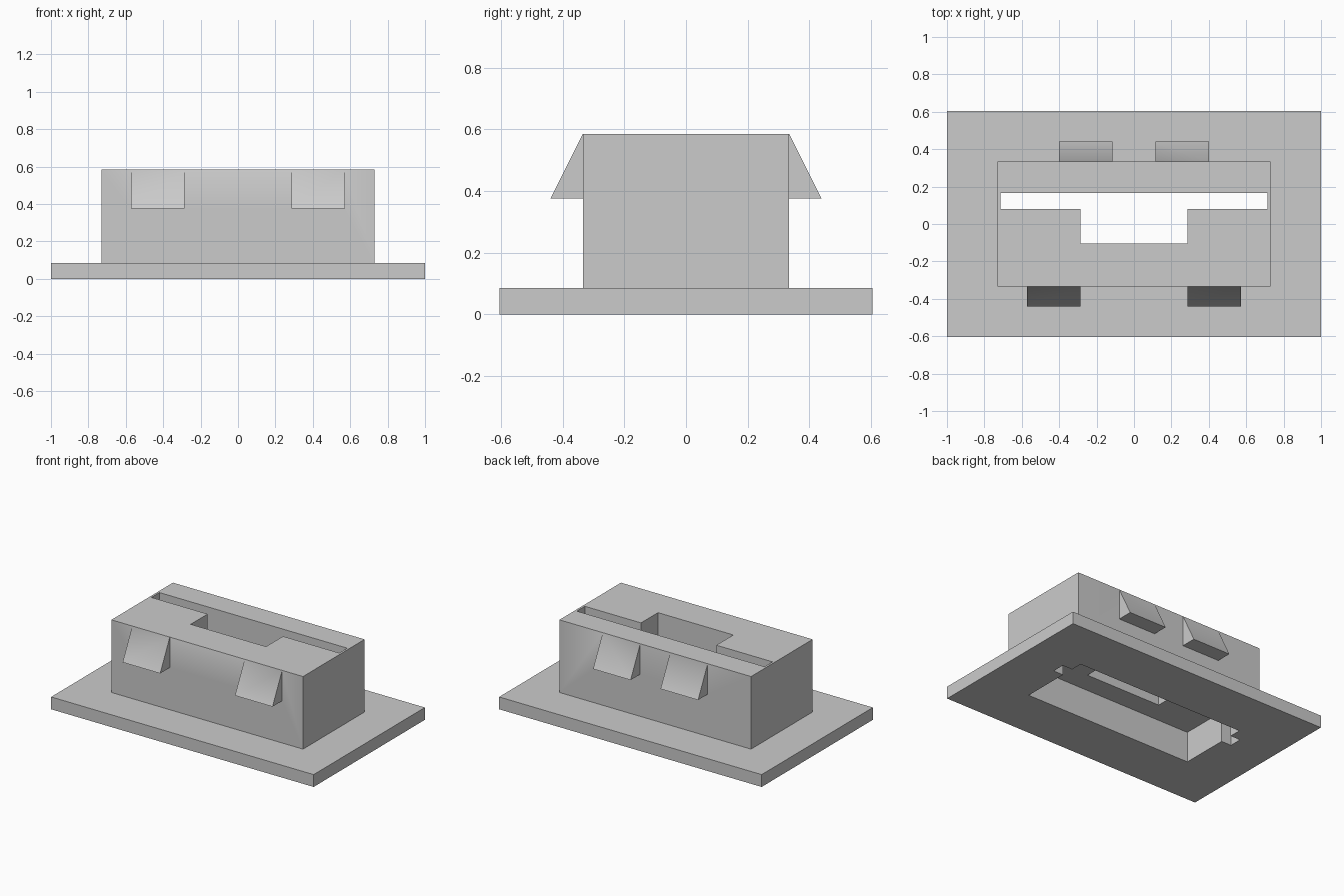
import bpy
import bmesh
import math

cube = bpy.data.objects.get("Cube")
if cube:
    bpy.data.objects.remove(cube, do_unlink=True)

grey = bpy.data.materials.new("light grey plastic")
grey.use_nodes = True
grey.diffuse_color = (0.6, 0.6, 0.6, 1)
grey.node_tree.nodes["Principled BSDF"].inputs["Base Color"].default_value = (0.6, 0.6, 0.6, 1)


def prism(name, outline, offset):
    """Extrude a closed 3D outline by the offset vector."""
    bm = bmesh.new()
    face = bm.faces.new([bm.verts.new(p) for p in outline])
    moved = bmesh.ops.extrude_face_region(bm, geom=[face])["geom"]
    bmesh.ops.translate(bm, vec=offset, verts=[v for v in moved if isinstance(v, bmesh.types.BMVert)])
    bmesh.ops.recalc_face_normals(bm, faces=bm.faces)
    mesh = bpy.data.meshes.new(name)
    bm.to_mesh(mesh)
    bm.free()
    mesh.materials.append(grey)
    obj = bpy.data.objects.new(name, mesh)
    bpy.context.collection.objects.link(obj)
    return obj


def block(name, hx, hy, z0, z1):
    outline = [(-hx, -hy, z0), (hx, -hy, z0), (hx, hy, z0), (-hx, hy, z0)]
    return prism(name, outline, (0, 0, z1 - z0))


def combine(target, tool, operation):
    """Apply a boolean and discard the tool."""
    bpy.context.view_layer.objects.active = target
    mod = target.modifiers.new(operation.lower(), "BOOLEAN")
    mod.operation = operation
    mod.solver = "EXACT"
    mod.object = tool
    bpy.ops.object.modifier_apply(modifier=mod.name)
    bpy.data.objects.remove(tool, do_unlink=True)


TOP, WALL = 0.585, 0.335

# Flange plate with the raised body
housing = block("snap_in_housing", 1.0, 0.605, 0, 0.085)
combine(housing, block("body", 0.73, WALL, 0.04, TOP), "UNION")

# Wedge clips: wide pair at the front, narrow pair at the back
for facing, centre in ((-1, 0.428), (1, 0.257)):
    for side in (-1, 1):
        x = side * centre - 0.143
        profile = [(0.3, 0.375), (0.44, 0.375), (WALL, TOP), (0.3, TOP)]
        clip = prism("clip", [(x, facing * y, z) for y, z in profile], (0.286, 0, 0))
        combine(housing, clip, "UNION")

# Hollow underside
combine(housing, block("cavity", 0.64, 0.25, -0.1, 0.21), "DIFFERENCE")

# Long slot with a wide notch, running right through
half = [(0.715, 0.167), (0.715, 0.08), (0.287, 0.08), (0.287, -0.105)]
tee = half + [(-x, y) for x, y in reversed(half)]
combine(housing, prism("slot", [(x, y, -0.1) for x, y in tee], (0, 0, 1)), "DIFFERENCE")

# Soft shading across shallow angles only
bpy.ops.object.select_all(action="DESELECT")
housing.select_set(True)
bpy.context.view_layer.objects.active = housing
bpy.ops.object.shade_smooth_by_angle(angle=math.radians(30))
